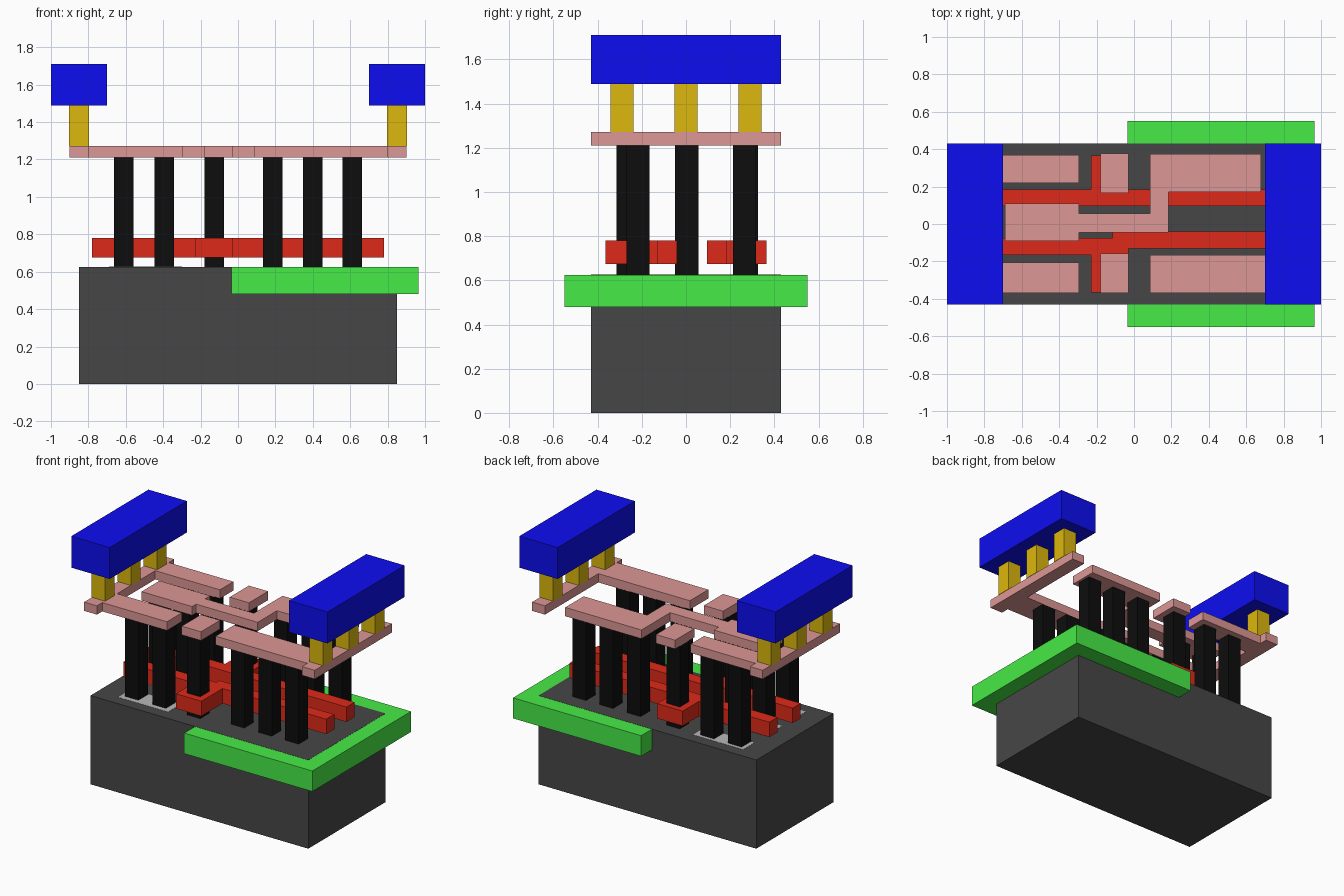
import bpy, bmesh

if "Cube" in bpy.data.objects:
    bpy.data.objects.remove(bpy.data.objects["Cube"])


def material(name, rgb):
    m = bpy.data.materials.new(name)
    m.diffuse_color = (*rgb, 1)
    m.use_nodes = True
    m.node_tree.nodes["Principled BSDF"].inputs["Base Color"].default_value = m.diffuse_color
    return m


DARK = material("dark_grey", (0.062, 0.062, 0.062))
LIGHT = material("light_grey", (0.48, 0.48, 0.48))
GREEN = material("green", (0.062, 0.83, 0.062))
RED = material("red", (0.73, 0.023, 0.010))
BLACK = material("black", (0.004, 0.004, 0.004))
PINK = material("pink", (0.72, 0.31, 0.30))
GOLD = material("gold", (0.72, 0.48, 0.004))
BLUE = material("blue", (0.004, 0.004, 0.88))


def prism(name, outline, z0, z1, mat):
    """Extrude a flat outline from z0 to z1."""
    bm = bmesh.new()
    base = bm.faces.new([bm.verts.new((x, y, z0)) for x, y in outline])
    top = bmesh.ops.extrude_face_region(bm, geom=[base])["geom"]
    bmesh.ops.translate(bm, vec=(0, 0, z1 - z0),
                        verts=[g for g in top if isinstance(g, bmesh.types.BMVert)])
    bmesh.ops.recalc_face_normals(bm, faces=bm.faces)
    mesh = bpy.data.meshes.new(name)
    bm.to_mesh(mesh)
    bm.free()
    mesh.materials.append(mat)
    ob = bpy.data.objects.new(name, mesh)
    bpy.context.collection.objects.link(ob)
    return ob


def box(name, x0, x1, y0, y1, z0, z1, mat):
    return prism(name, [(x0, y0), (x1, y0), (x1, y1), (x0, y1)], z0, z1, mat)


def post(name, x, y, z0, z1, mat, w=0.105):
    return box(name, x - w / 2, x + w / 2, y - w / 2, y + w / 2, z0, z1, mat)


# Base block, well slab and the thin doped strips on its top
TOP = 0.626
box("substrate", -0.85, 0.85, -0.43, 0.43, 0, TOP, DARK)
box("well", -0.035, 0.965, -0.55, 0.55, 0.48, 0.625, GREEN)
for name, y0, y1 in (("front", -0.35, -0.205), ("middle", -0.085, 0.10), ("back", 0.225, 0.35)):
    box("diffusion_" + name, -0.69, -0.30, y0, y1, 0.6, TOP + 0.001, LIGHT)

# Red gate bars with contact stubs
GZ = (0.675, 0.78)
prism("gate_front", [(-0.78, -0.165), (-0.23, -0.165), (-0.23, -0.365), (-0.03, -0.365),
                     (-0.03, -0.13), (0.78, -0.13), (0.78, -0.04), (-0.115, -0.04),
                     (-0.115, -0.075), (-0.78, -0.075)], *GZ, RED)
prism("gate_back", [(-0.78, 0.095), (0.78, 0.095), (0.78, 0.185), (-0.03, 0.185),
                    (-0.03, 0.365), (-0.23, 0.365), (-0.23, 0.185), (-0.78, 0.185)], *GZ, RED)

# Black contact pillars
PX = (-0.61, -0.395, -0.127, 0.185, 0.40, 0.61)
rows = {"front_left": (PX[:3], -0.262), "front_right": (PX[3:], -0.217),
        "middle": (PX[:2], 0.003), "back_left": (PX[:3], 0.273), "back_right": (PX[3:], 0.265)}
for row, (xs, y) in rows.items():
    for i, x in enumerate(xs):
        post(f"contact_{row}_{i + 1}", x, y, 0.62, 1.21, BLACK)

# Pink wiring layer: two rails with arms, the output track and two input pads
MZ = (1.21, 1.272)
prism("wiring_left", [(-0.90, -0.43), (-0.80, -0.43), (-0.80, -0.37), (-0.295, -0.37),
                      (-0.295, -0.205), (-0.80, -0.205), (-0.80, 0.22), (-0.295, 0.22),
                      (-0.295, 0.37), (-0.80, 0.37), (-0.80, 0.43), (-0.90, 0.43)], *MZ, PINK)
prism("wiring_right", [(0.90, -0.43), (0.90, 0.43), (0.80, 0.43), (0.80, -0.165),
                       (0.085, -0.165), (0.085, -0.37), (0.80, -0.37), (0.80, -0.43)], *MZ, PINK)
prism("wiring_output", [(-0.69, -0.09), (-0.295, -0.09), (-0.295, -0.045), (0.185, -0.045),
                        (0.185, 0.17), (0.68, 0.17), (0.68, 0.375), (0.085, 0.375),
                        (0.085, 0.055), (-0.295, 0.055), (-0.295, 0.11), (-0.69, 0.11)], *MZ, PINK)
box("input_pad_front", -0.18, -0.03, -0.37, -0.157, *MZ, PINK)
box("input_pad_back", -0.18, -0.03, 0.165, 0.378, *MZ, PINK)

# Gold posts and blue power bars on both sides
for side, s in (("left", -1), ("right", 1)):
    for i, y in enumerate((-0.29, 0, 0.29)):
        post(f"via_{side}_{i + 1}", s * 0.85, y, 1.272, 1.49, GOLD)
    x0, x1 = sorted((s * 0.70, s * 1.0))
    box("power_bar_" + side, x0, x1, -0.43, 0.43, 1.488, 1.71, BLUE)
